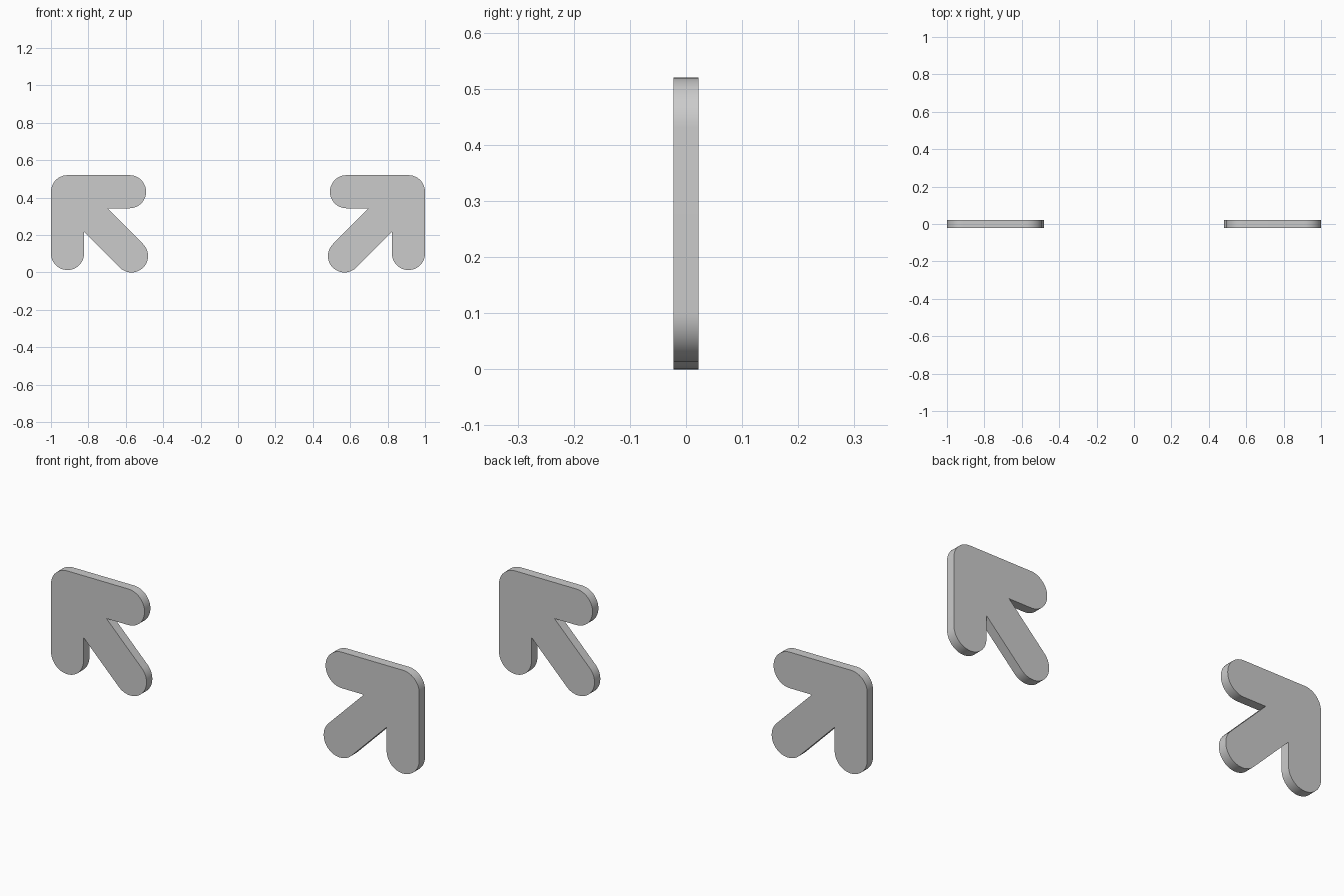
import bpy, bmesh
from math import radians, cos, sin

if "Cube" in bpy.data.objects:
    bpy.data.objects.remove(bpy.data.objects["Cube"])

R = 0.0885      # half width of every bar
TOP = 0.52
HALF = 0.0225   # half thickness


def arc(cx, cz, a0, a1, n):
    return [(cx + R * cos(radians(a0 + (a1 - a0) * i / n)),
             cz + R * sin(radians(a0 + (a1 - a0) * i / n))) for i in range(n + 1)]


def arrow_outline():
    corner, mid = 1 - R, TOP - R
    tail = (0.5695, R)
    diff = tail[0] - tail[1]
    off = R * 2 ** 0.5
    low, inner = TOP - 2 * R, 1 - 2 * R
    pts = arc(corner, mid, 0, 90, 12)                # rounded tip
    pts += arc(0.58, mid, 90, 270, 24)               # horizontal barb
    pts.append((low + diff - off, low))              # upper notch
    pts += arc(*tail, 135, 315, 24)                  # diagonal shaft
    pts.append((inner, inner - diff - off))          # lower notch
    pts += arc(corner, 0.013 + R, 180, 360, 24)      # vertical barb
    return pts


def make_arrow(name, side):
    bm = bmesh.new()
    face = bm.faces.new([bm.verts.new((side * x, -HALF, z)) for x, z in arrow_outline()])
    ext = bmesh.ops.extrude_face_region(bm, geom=[face], use_keep_orig=True)
    verts = [g for g in ext["geom"] if isinstance(g, bmesh.types.BMVert)]
    bmesh.ops.translate(bm, verts=verts, vec=(0, 2 * HALF, 0))
    bmesh.ops.recalc_face_normals(bm, faces=bm.faces)
    mesh = bpy.data.meshes.new(name)
    bm.to_mesh(mesh)
    bm.free()
    obj = bpy.data.objects.new(name, mesh)
    bpy.context.collection.objects.link(obj)
    bpy.ops.object.select_all(action='DESELECT')
    obj.select_set(True)
    bpy.context.view_layer.objects.active = obj
    bpy.ops.object.shade_smooth_by_angle(angle=radians(30))


# Two mirrored arrows pointing to the upper outer corners
make_arrow("arrow_right", 1)
make_arrow("arrow_left", -1)
